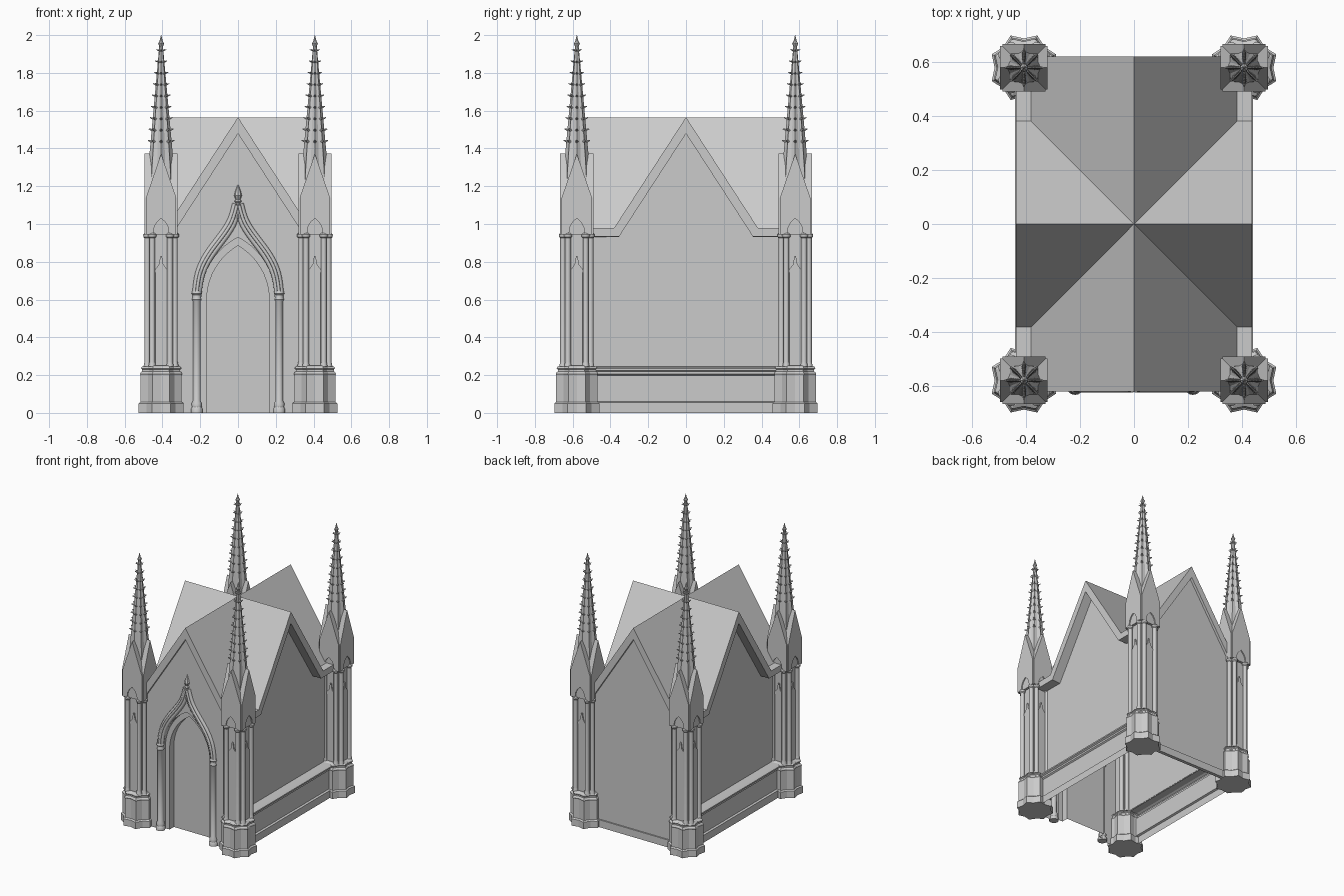
import bpy, bmesh, math
from mathutils import Matrix, Vector

if "Cube" in bpy.data.objects:
    bpy.data.objects.remove(bpy.data.objects["Cube"])

def finish(name, bm, merge=True):
    if merge:
        bmesh.ops.remove_doubles(bm, verts=bm.verts, dist=0.0004)
    me = bpy.data.meshes.new(name)
    bm.to_mesh(me)
    bm.free()
    ob = bpy.data.objects.new(name, me)
    bpy.context.collection.objects.link(ob)
    return ob

def turn(deg):
    return Matrix.Rotation(math.radians(deg), 3, 'Z')

def sheet(bm, pts, dist, deg=0):
    """Flat wall from (x, z) points, facing -y at y=-dist, turned about z."""
    bm.faces.new([bm.verts.new(turn(deg) @ Vector((x, -dist, z))) for x, z in pts])

def strip(bm, pts, y0, y1, deg=0):
    """Open ribbon: (x, z) path swept from y0 to y1."""
    a, b = [[bm.verts.new(turn(deg) @ Vector((x, y, z))) for x, z in pts] for y in (y0, y1)]
    for i in range(len(pts) - 1):
        bm.faces.new((a[i], a[i + 1], b[i + 1], b[i]))

def prism(bm, pts, half, deg=0):
    """Closed profile swept through the centre, half depth each way."""
    sheet(bm, pts, half, deg)
    sheet(bm, [(-x, z) for x, z in pts], half, deg + 180)
    strip(bm, pts + pts[:1], half, -half, deg)

def lathe(bm, rings, n=16, star=1.0, rot=0.0, at=(0, 0)):
    """Stacked rings of (radius, z); star < 1 pulls in every second vertex."""
    loops = []
    for r, z in rings:
        loop = []
        for i in range(n):
            k = r * (star if i % 2 else 1)
            a = 2 * math.pi * i / n + rot
            loop.append(bm.verts.new((at[0] + k * math.cos(a), at[1] + k * math.sin(a), z)))
        loops.append(loop)
    for lo, hi in zip(loops, loops[1:]):
        for i in range(n):
            bm.faces.new((lo[i], lo[(i + 1) % n], hi[(i + 1) % n], hi[i]))
    bm.faces.new(loops[0][::-1])
    bm.faces.new(loops[-1])

def arch(w, spring, apex, n=10):
    """Pointed two-centred arch from left foot to right foot, with jambs."""
    h = apex - spring
    R = (h * h + w * w) / (2 * w)
    end = math.asin(h / R)
    left = [(R - w - R * math.cos(end * i / n), spring + R * math.sin(end * i / n)) for i in range(n + 1)]
    left[-1] = (0, apex)
    return [(-w, 0)] + left + [(-x, z) for x, z in left[-2::-1]] + [(w, 0)]

# Cross-gabled roof with flat corner eaves
bm = bmesh.new()
RX, RY, E, EZ, TOP = 0.437, 0.62, 0.38, 0.98, 1.565
for sx in (1, -1):
    for sy in (1, -1):
        for q in ([(0, RY, TOP), (0, 0, TOP), (E, E, EZ), (E, RY, EZ)],
                  [(RX, 0, TOP), (RX, E, EZ), (E, E, EZ), (0, 0, TOP)],
                  [(E, E, EZ), (RX, E, EZ), (RX, RY, EZ), (E, RY, EZ)]):
            vs = [bm.verts.new((x * sx, y * sy, z)) for x, y, z in q]
            bm.faces.new(vs if sx * sy > 0 else vs[::-1])
roof = finish("roof", bm)
mod = roof.modifiers.new("thickness", 'SOLIDIFY')
mod.thickness, mod.offset, mod.use_even_offset = 0.047, -1, True

# Walls: gabled sheets on four sides, door notch in the front
WY, WX = 0.60, 0.367
outer, inner = arch(0.20, 0.6, 0.93), arch(0.165, 0.6, 0.885)
def gable(half, z0):
    return [(half, z0), (half, 0.95), (0.355, 0.95), (0, 1.5), (-0.355, 0.95), (-half, 0.95), (-half, z0)]
bm = bmesh.new()
sheet(bm, gable(0.40, 0) + outer, WY)
sheet(bm, gable(0.40, 0), WY, 180)
for deg in (90, -90):
    sheet(bm, gable(WY, 0.24), WX, deg)
finish("walls", bm)

# Stepped door reveal and door panel
bm = bmesh.new()
strip(bm, outer, -WY, -0.57)
a, b = [[bm.verts.new((x, -0.57, z)) for x, z in p] for p in (outer, inner)]
for i in range(len(a) - 1):
    bm.faces.new((a[i], a[i + 1], b[i + 1], b[i]))
strip(bm, inner, -0.57, -0.52)
sheet(bm, inner[::-1], 0.52)
finish("doorway", bm)

# Plinth mouldings along the long sides, low plinth at the back
bm = bmesh.new()
sill = [(0.365, 0.245), (0.425, 0.243), (0.44, 0.235), (0.44, 0.225), (0.428, 0.218),
        (0.428, 0.205), (0.418, 0.198), (0.418, 0.06), (0.432, 0.055), (0.432, 0)]
strip(bm, sill, -0.56, 0.56)
strip(bm, sill, -0.56, 0.56, 180)
strip(bm, [(-0.36, 0), (0.36, 0)], 0.585, 0.61)
strip(bm, [(-0.36, 0.055), (0.36, 0.055)], 0.61, 0.60)
sheet(bm, [(-0.36, 0), (0.36, 0), (0.36, 0.055), (-0.36, 0.055)], 0.61, 180)
finish("plinth", bm)

# Door colonnettes
bm = bmesh.new()
for s in (1, -1):
    lathe(bm, [(0.032, 0), (0.032, 0.02), (0.026, 0.03), (0.028, 0.05), (0.02, 0.065), (0.02, 0.59), (0.026, 0.6),
               (0.022, 0.61), (0.022, 0.625), (0.028, 0.632), (0.024, 0.645)], at=(0.218 * s, -WY))
finish("door_columns", bm)

# Ogee hood over the door, with a finial
half = [(0.218, 0.63), (0.212, 0.7), (0.19, 0.775), (0.15, 0.845), (0.1, 0.91), (0.055, 0.97), (0.022, 1.03), (0.006, 1.1)]
for name, dx, dz, y, r in (("hood_inner", -0.01, -0.012, -0.6, 0.014), ("hood_outer", 0.01, 0.008, -0.6, 0.014),
                           ("hood_bead", 0, 0, -0.615, 0.009)):
    cu = bpy.data.curves.new(name, 'CURVE')
    cu.dimensions, cu.bevel_depth, cu.bevel_resolution = '3D', r, 2
    cu.use_fill_caps = True
    for s in (1, -1):
        sp = cu.splines.new('NURBS')
        sp.points.add(len(half) - 1)
        for p, (x, z) in zip(sp.points, half):
            p.co = (s * max(x + dx, 0), y, z + dz, 1)
        sp.order_u, sp.use_endpoint_u, sp.resolution_u = 3, True, 3
    ob = bpy.data.objects.new(name, cu)
    bpy.context.collection.objects.link(ob)
bm = bmesh.new()
lathe(bm, [(0.014, 1.03), (0.01, 1.11), (0.02, 1.12), (0.012, 1.13), (0.021, 1.15), (0.016, 1.17), (0.002, 1.21)], 8, at=(0, -WY))
finish("hood_finial", bm)

# Corner tower parts, modelled at the origin
parts = []
P = math.pi / 8
bm = bmesh.new()
lathe(bm, [(0.129, 0), (0.129, 0.05), (0.118, 0.058), (0.118, 0.2), (0.121, 0.206), (0.116, 0.215), (0.109, 0.22),
           (0.109, 0.23), (0.116, 0.236), (0.112, 0.243), (0.098, 0.25)], 16, 0.84, P)
parts.append(finish("tower_base", bm))

bm = bmesh.new()
core = 0.062
prism(bm, [(-core, 0.24), (core, 0.24), (core, 1.12), (-core, 1.12)], core)
panel = [(-0.03, 0.245), (0.03, 0.245), (0.03, 0.74), (0.035, 0.755), (0.012, 0.785), (0.004, 0.83),
         (-0.004, 0.83), (-0.012, 0.785), (-0.035, 0.755), (-0.03, 0.74)]
for deg in (0, 90):
    prism(bm, panel, 0.07, deg)
parts.append(finish("tower_shaft", bm, False))

bm = bmesh.new()
for x, y in [(0.073, 0.047), (0.047, 0.073)]:
    for sx in (1, -1):
        for sy in (1, -1):
            lathe(bm, [(0.02, 0.245), (0.016, 0.265), (0.015, 0.27), (0.015, 0.925), (0.021, 0.932),
                       (0.022, 0.945), (0.015, 0.952)], 12, at=(x * sx, y * sy))
parts.append(finish("tower_columns", bm))

# Arched gablets crossing at the tower head
bm = bmesh.new()
gablet = [(-0.08, 0.945), (-0.042, 0.945), (-0.036, 0.985), (-0.022, 1.01), (0, 1.03), (0.022, 1.01), (0.036, 0.985),
          (0.042, 0.945), (0.08, 0.945), (0.08, 1.14), (0.035, 1.27), (0, 1.372), (-0.035, 1.27), (-0.08, 1.14)]
for deg in (0, 90):
    prism(bm, gablet, 0.088, deg)
parts.append(finish("tower_gablets", bm, False))

# Ribbed spire with rows of crockets
bm = bmesh.new()
def radius(z):
    return 0.068 - 0.06 * (z - 1.3) / 0.66
lathe(bm, [(0.078, 1.14), (radius(1.3), 1.3), (radius(1.94), 1.94), (0.016, 1.955), (0.008, 1.97), (0.001, 2.0)], 16, 0.84)
for lev in range(9):
    z = 1.44 + lev * 0.06
    size = 0.011 - 0.0005 * lev
    for i in range(8):
        m = (Matrix.Rotation(i * math.pi / 4, 4, 'Z') @ Matrix.Translation((radius(z) + 0.005, 0, z))
             @ Matrix.Rotation(math.radians(70), 4, 'Y'))
        bmesh.ops.create_cone(bm, cap_ends=True, segments=6, radius1=size * 0.8, radius2=size * 0.25,
                              depth=0.022, matrix=m)
parts.append(finish("tower_spire", bm, False))

# Place the four towers
for part in parts:
    for i, (sx, sy) in enumerate([(-1, -1), (1, -1), (-1, 1), (1, 1)]):
        ob = part if i == 0 else part.copy()
        if i:
            bpy.context.collection.objects.link(ob)
        ob.location = (0.407 * sx, 0.578 * sy, 0)

# Smooth the round parts, keep edges sharp
bpy.ops.object.select_all(action='DESELECT')
for ob in bpy.data.objects:
    if ob.type == 'MESH' and ("columns" in ob.name):
        ob.select_set(True)
        bpy.context.view_layer.objects.active = ob
bpy.ops.object.shade_smooth_by_angle(angle=math.radians(35))
